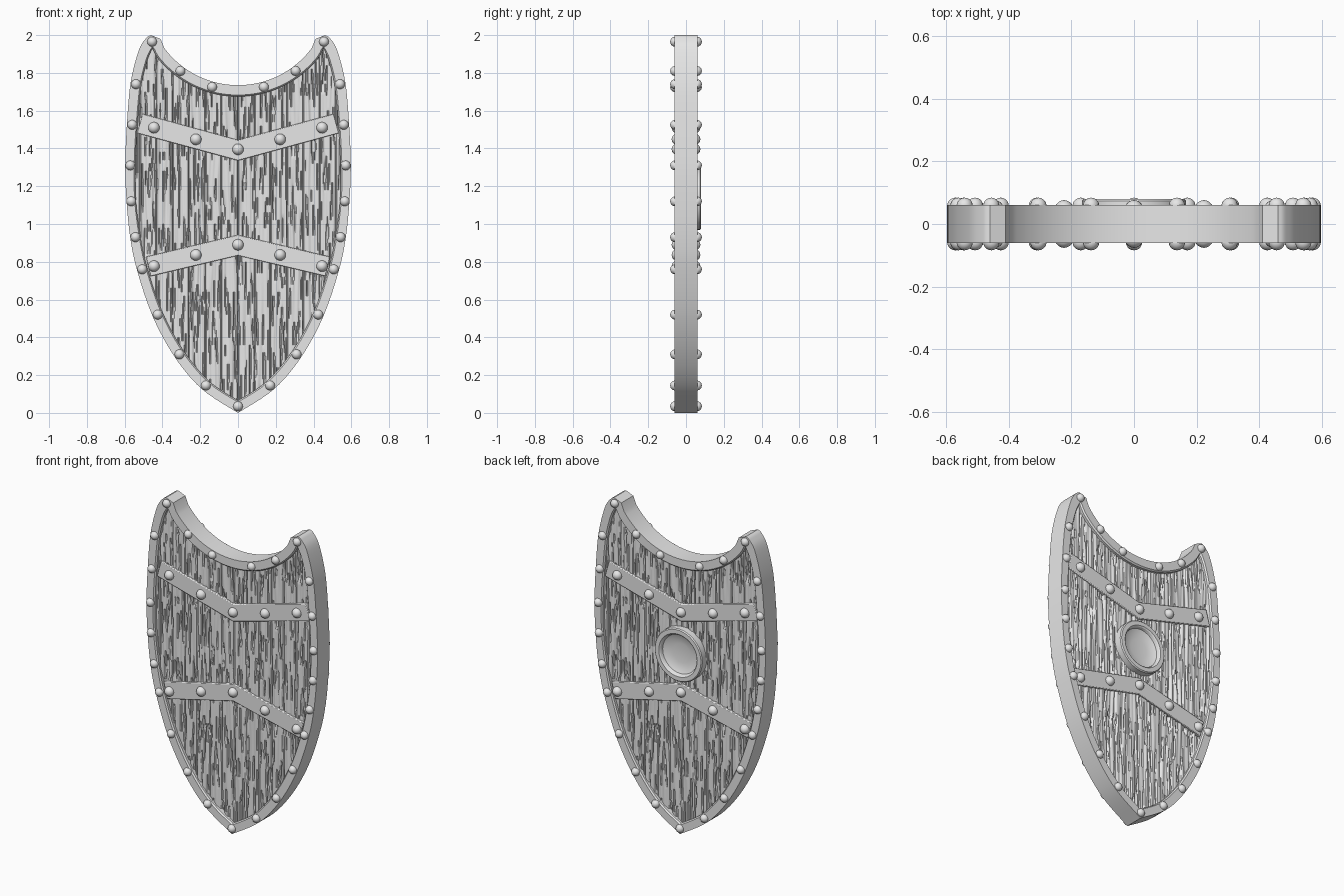
import bpy, bmesh, math
from mathutils import Matrix, Vector, noise

if "Cube" in bpy.data.objects:
    bpy.data.objects.remove(bpy.data.objects["Cube"])

grey = bpy.data.materials.new("plain_grey")
grey.use_nodes = True
grey.diffuse_color = (0.8, 0.8, 0.8, 1)
grey.node_tree.nodes["Principled BSDF"].inputs["Base Color"].default_value = (0.8, 0.8, 0.8, 1)


def finish(bm, name, back=False, angle=35, bevel=0, fix_normals=True):
    """Turn a bmesh into a named, shaded object; back parts are spun half a turn."""
    if fix_normals:
        bmesh.ops.recalc_face_normals(bm, faces=bm.faces)
    if back:
        bm.transform(Matrix.Rotation(math.pi, 4, "Z"))
    mesh = bpy.data.meshes.new(name)
    bm.to_mesh(mesh)
    bm.free()
    mesh.materials.append(grey)
    obj = bpy.data.objects.new(name, mesh)
    bpy.context.collection.objects.link(obj)
    if bevel:
        mod = obj.modifiers.new("soft_edges", "BEVEL")
        mod.width, mod.segments = bevel, 2
    bpy.ops.object.select_all(action="DESELECT")
    obj.select_set(True)
    bpy.context.view_layer.objects.active = obj
    bpy.ops.object.shade_smooth_by_angle(angle=math.radians(angle))
    return obj


def spline(points, steps=6):
    """Smooth curve through the points."""
    p = [Vector(q) for q in points]
    p = [p[0]] + p + [p[-1]]
    out = []
    for a, b, c, d in zip(p, p[1:], p[2:], p[3:]):
        for k in range(steps):
            t = k / steps
            out.append(0.5 * (2 * b + (c - a) * t + (2 * a - 5 * b + 4 * c - d) * t * t
                              + (3 * b - a - 3 * c + d) * t ** 3))
    return out + [p[-1]]


def outline(side, corner, radius, arc_steps=20):
    """Closed outline: curved flank, concave top arc, then the mirrored half."""
    half = spline(side)
    half += [Vector(q) for q in corner]
    start = math.asin(half[-1].x / radius)
    for k in range(1, arc_steps + 1):
        a = start * (1 - k / arc_steps)
        half.append(Vector((radius * math.sin(a), ARC_Z - radius * math.cos(a))))
    return half + [Vector((-p.x, p.y)) for p in half[-2:0:-1]]


# Outer and inner edges of the rim
ARC_Z = 2.221
outer = outline([(0, 0), (.19, .125), (.333, .293), (.45, .507), (.533, .75), (.57, .925),
                 (.59, 1.12), (.597, 1.31), (.588, 1.53), (.568, 1.75), (.525, 1.92),
                 (.485, 1.985), (.46, 2)], [(.41, 1.98), (.39, 1.931)], .486)
inner = outline([(0, .065), (.15, .165), (.287, .327), (.4, .533), (.481, .77), (.516, .935),
                 (.54, 1.12), (.543, 1.31), (.532, 1.52), (.512, 1.73), (.485, 1.85),
                 (.465, 1.905), (.452, 1.93)], [(.447, 1.918), (.438, 1.9)], .546)

# Rim: a chamfered section swept between both edges
bm = bmesh.new()
section = [(0, -.06), (.87, -.06), (1, -.051), (1, .051), (.87, .06), (0, .06)]
rings = []
for t, y in section:
    rings.append([bm.verts.new((p.x, y, p.y)) for p in (o.lerp(i, t) for o, i in zip(outer, inner))])
n = len(outer)
for r, ring in enumerate(rings):
    nxt = rings[(r + 1) % len(rings)]
    for k in range(n):
        bm.faces.new((ring[k], ring[(k + 1) % n], nxt[(k + 1) % n], nxt[k]))
finish(bm, "rim")

middle = [o.lerp(i, .5) for o, i in zip(outer, inner)]


def inside(x, z):
    hit = False
    for a, b in zip(middle, middle[1:] + middle[:1]):
        if (a.y > z) != (b.y > z) and x < a.x + (z - a.y) * (b.x - a.x) / (b.y - a.y):
            hit = not hit
    return hit


def grain(x, z):
    """Depth of the carved wood: plank seams, long ridges and short cracks."""
    wx = x + .012 * noise.noise((x * 6, z * 3, 5))
    depth = -.036 - .008 * noise.noise((wx * 55, z * 2.2, 1))
    if noise.noise((wx * 85, z * 6, 9)) > .27:
        depth += .011
    plank = .0865
    if abs(x - plank * round(x / plank)) < .0025:
        depth += .009
    return depth


def wood_panel(name, back):
    bm = bmesh.new()
    dx, dz, cols, rows = .0042, .02, 140, 98
    grid = {}

    def vert(i, j):
        if (i, j) not in grid:
            x, z = i * dx, j * dz
            grid[i, j] = bm.verts.new((x, grain(x, z), z))
        return grid[i, j]

    for j in range(rows):
        for i in range(-cols, cols):
            if inside((i + .5) * dx, (j + .5) * dz):
                bm.faces.new((vert(i, j), vert(i + 1, j), vert(i + 1, j + 1), vert(i, j + 1)))
    finish(bm, name, back, 40, fix_normals=False)


def band(name, back, mid_z, end_x, end_z):
    """Chevron strap with square-cut ends."""
    bm = bmesh.new()
    half = .053
    end = Vector((end_x, end_z))
    normal = Vector((mid_z - end_z, end_x)).normalized() * half
    mid = Vector((0, half * 1.03))
    top, low = [], []
    for sx, c, o in ((-1, end, normal), (1, Vector((0, mid_z)), mid), (1, end, normal)):
        for row, p in ((top, c + o), (low, c - o)):
            row.append(bm.verts.new((sx * p.x, -.047, p.y)))
    faces = [bm.faces.new((low[k], low[k + 1], top[k + 1], top[k])) for k in range(2)]
    ext = bmesh.ops.extrude_face_region(bm, geom=faces, use_keep_orig=True)
    moved = [v for v in ext["geom"] if isinstance(v, bmesh.types.BMVert)]
    bmesh.ops.translate(bm, verts=moved, vec=(0, .035, 0))
    finish(bm, name, back, 30, bevel=.004)


def rivets(name, back, spots, radius, y):
    bm = bmesh.new()
    for x, z in spots:
        for sx in ((1, -1) if x else (1,)):
            place = Matrix.Translation((sx * x, y, z)) @ Matrix.Rotation(math.pi / 2, 4, "X")
            bmesh.ops.create_uvsphere(bm, u_segments=16, v_segments=10, radius=radius, matrix=place)
    finish(bm, name, back, 60)


rim_spots = [(0, .035), (.17, .145), (.31, .31), (.425, .52), (.507, .76), (.543, .93),
             (.565, 1.12), (.57, 1.31), (.56, 1.525), (.54, 1.74), (.455, 1.965),
             (.305, 1.81), (.137, 1.725)]
band_spots = [(0, 1.395), (.223, 1.448), (.445, 1.51), (0, .89), (.223, .836), (.445, .777)]

# Both faces carry the same wood, straps and rivets
for label, back in (("front", False), ("back", True)):
    wood_panel(label + "_wood_panel", back)
    band(label + "_upper_band", back, 1.39, .52, 1.532)
    band(label + "_lower_band", back, .8875, .475, .775)
    rivets(label + "_rim_rivets", back, rim_spots, .026, -.058)
    rivets(label + "_band_rivets", back, band_spots, .03, -.046)

# Round dished ring on the back
bm = bmesh.new()
profile = [(.166, .03), (.166, .074), (.16, .08), (.134, .08), (.127, .074), (.122, .058),
           (.1, .048), (.06, .042), (0, .04)]
verts = [bm.verts.new((r, y, 0)) for r, y in profile]
edges = [bm.edges.new(pair) for pair in zip(verts, verts[1:])]
bmesh.ops.spin(bm, geom=verts + edges, cent=(0, 0, 0), axis=(0, 1, 0),
               angle=math.tau, steps=48, use_merge=True)
bmesh.ops.remove_doubles(bm, verts=bm.verts, dist=.0005)
bmesh.ops.recalc_face_normals(bm, faces=bm.faces)
if sum(f.normal.y for f in bm.faces) < 0:
    bmesh.ops.reverse_faces(bm, faces=bm.faces)
bm.transform(Matrix.Translation((0, 0, 1.135)))
finish(bm, "back_ring", angle=30, fix_normals=False)
